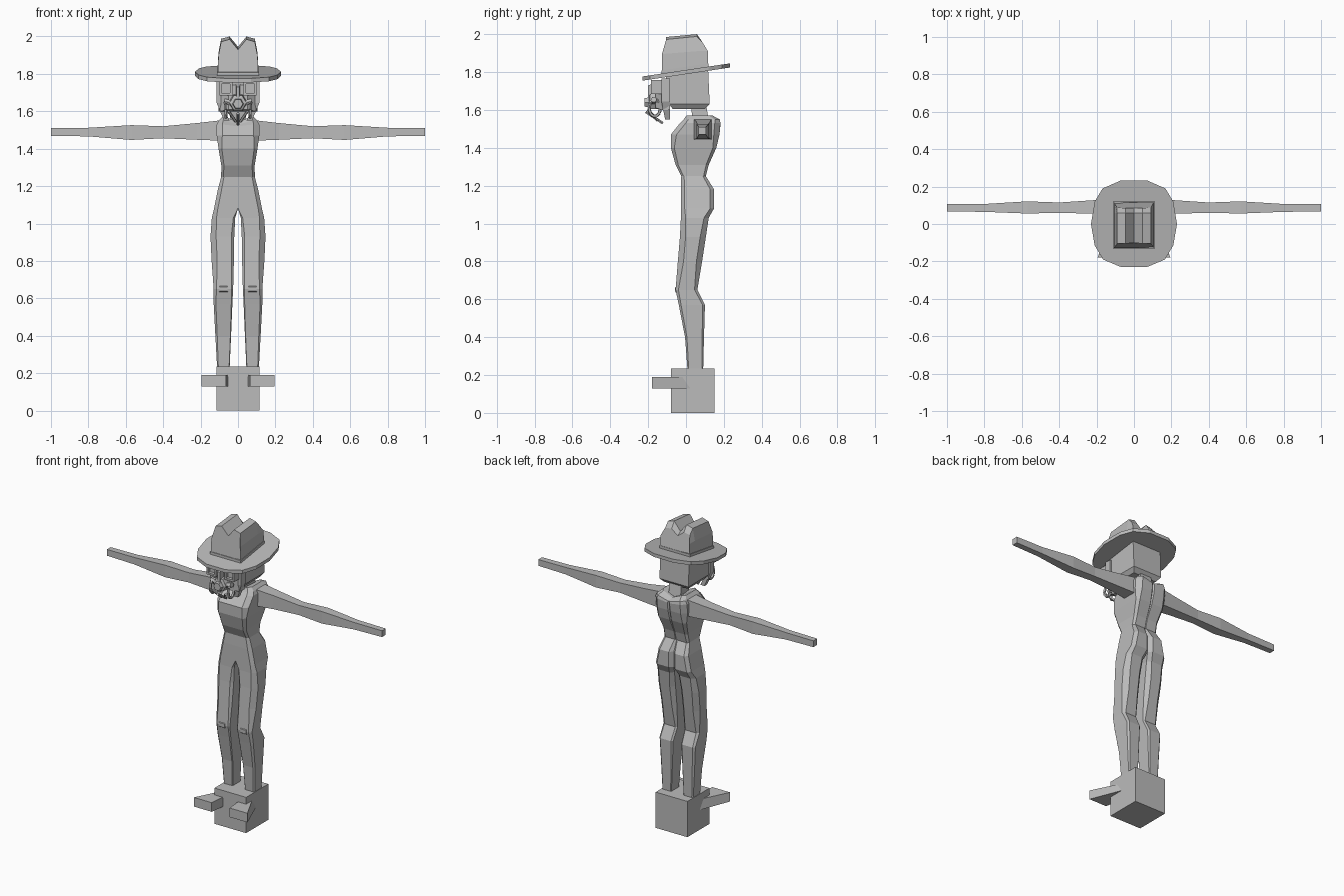
import bpy, bmesh, math
from mathutils import Vector

grey = bpy.data.materials.new("plain_grey")
grey.diffuse_color = (0.5, 0.5, 0.5, 1)


def loft(name, rings, mirror=False):
    """Bridge closed rings of points and cap both ends."""
    bm = bmesh.new()
    vs = [[bm.verts.new(p) for p in r] for r in rings]
    n = len(vs[0])
    for a, b in zip(vs, vs[1:]):
        for i in range(n):
            j = (i + 1) % n
            bm.faces.new((a[i], a[j], b[j], b[i]))
    bm.faces.new(vs[0][::-1])
    bm.faces.new(vs[-1])
    bmesh.ops.remove_doubles(bm, verts=bm.verts, dist=0.0005)
    bmesh.ops.recalc_face_normals(bm, faces=bm.faces)
    me = bpy.data.meshes.new(name)
    bm.to_mesh(me)
    bm.free()
    me.materials.append(grey)
    ob = bpy.data.objects.new(name, me)
    bpy.context.collection.objects.link(ob)
    if mirror:
        ob.modifiers.new("Mirror", 'MIRROR').use_mirror_merge = False
    return ob


def rect_xy(x0, x1, y0, y1, z):
    return [(x0, y0, z), (x1, y0, z), (x1, y1, z), (x0, y1, z)]


def rect_xz(x0, x1, z0, z1, y):
    return [(x0, y, z0), (x1, y, z0), (x1, y, z1), (x0, y, z1)]


def half_section(z, xi, xo, yf, yb, c, cf, cb, dip=0):
    """Chamfered half of the body; c = outer, cf / cb = inner front / back chamfer."""
    zi = z - dip
    return [(xi + cf, yf, zi), (xo - c, yf, z), (xo, yf + c, z), (xo, yb - c, z),
            (xo - c, yb, z), (xi + cb, yb, zi), (xi, yb - cb, zi), (xi, yf + cf, zi)]


def rod(name, p, q, r, sides=6, mirror=False):
    p, q = Vector(p), Vector(q)
    rot = (q - p).to_track_quat('Z', 'Y')
    ring = [rot @ Vector((r * math.cos(2 * math.pi * i / sides),
                          r * math.sin(2 * math.pi * i / sides), 0)) for i in range(sides)]
    return loft(name, [[p + v for v in ring], [q + v for v in ring]], mirror)


# base block and splayed feet
loft("base_block", [rect_xy(-.115, .115, -.08, .15, z) for z in (0, .235)])
loft("foot", [[(.065, -.18, .13), (.195, -.18, .13), (.10, .06, .13), (.035, .06, .13)],
              [(.065, -.18, .19), (.195, -.18, .19), (.115, -.02, .19), (.05, -.02, .19)]], True)

# hips and legs
loft("hips_and_leg", [half_section(*s) for s in [
    (1.25, 0, .090, -.025, .105, .015, 0, .010),
    (1.18, 0, .108, -.027, .148, .02, 0, .022),
    (1.08, 0, .128, -.027, .148, .02, .001, .022),
    (1.03, .015, .140, -.027, .120, .025, .01, .022),
    (.93, .020, .147, -.032, .105, .03, .016, .025),
    (.80, .022, .141, -.043, .085, .03, .014, .022),
    (.65, .026, .130, -.055, .060, .015, .008, .01),
    (.57, .030, .130, -.038, .100, .012, .006, .01),
    (.40, .037, .121, -.005, .095, .01, .004, .006),
    (.20, .046, .110, .010, .090, .006, .003, .003)]], True)
loft("kneecap", [rect_xz(.05, .105, .625, .675, -.04),
                 rect_xz(.057, .098, .638, .662, -.058)], True)

# torso
loft("torso_half", [half_section(*s) for s in [
    (1.25, 0, .090, -.025, .105, .012, 0, .003),
    (1.31, 0, .089, -.055, .120, .014, 0, .003),
    (1.40, 0, .104, -.080, .160, .018, 0, .006),
    (1.47, 0, .114, -.080, .177, .03, 0, .008),
    (1.53, 0, .114, -.032, .182, .03, 0, .008, .01),
    (1.55, 0, .104, -.012, .178, .025, 0, .004, .02),
    (1.57, 0, .085, .002, .140, .02, 0, .004, .03)]], True)

# arms
loft("arm", [[(x, y0, z0), (x, y1, z0), (x, y1, z1), (x, y0, z1)] for x, y0, y1, z0, z1 in [
    (.09, .040, .135, 1.443, 1.552), (.22, .055, .127, 1.448, 1.537),
    (.40, .060, .115, 1.456, 1.520), (.57, .056, .121, 1.447, 1.526),
    (.80, .065, .107, 1.466, 1.512), (1.0, .067, .106, 1.469, 1.510)]], True)

# neck and head
loft("neck", [rect_xy(-.045, .045, .04, .125, 1.52), rect_xy(-.04, .04, .02, .10, 1.66)])
loft("head", [rect_xy(-.085, .085, -.07, .10, 1.605), rect_xy(-.105, .105, -.09, .125, 1.632),
              rect_xy(-.105, .105, -.11, .117, 1.81)])

# hat brim: tilted low-poly disc
half = [(.072, .232), (.168, .19), (.21, .12), (.23, 0), (.21, -.115), (.165, -.19), (.07, -.23)]
outline = half + [(-x, y) for x, y in reversed(half)]
loft("hat_brim", [[(x, y, z + .15 * y) for x, y in outline] for z in (1.789, 1.811)])


# hat crown: creased M-shaped profile lofted front to back
def crown_ring(ys, zs):
    xs = (.108, .105, .09, .045, 0)
    r = [(x, y, z) for x, y, z in zip(xs, ys, zs)]
    return r + [(-x, y, z) for x, y, z in r[3::-1]]


loft("hat_crown", [
    crown_ring((-.127, -.127, -.105, -.105, -.100), (1.785, 1.895, 1.972, 1.985, 1.93)),
    crown_ring((.058, .058, .058, .058, .058), (1.815, 1.91, 1.988, 2.0, 1.945)),
    crown_ring((.116, .116, .088, .085, .085), (1.82, 1.91, 1.955, 1.96, 1.925))])
loft("hat_band", [[(x, y, z + .15 * y) for x, y in
                   ((-.111, -.130), (.111, -.130), (.111, .119), (-.111, .119))]
                  for z in (1.805, 1.828)])

# mask shell, side straps and snout
loft("mask_shell", [rect_xz(-.105, .105, 1.60, 1.765, -.085),
                    rect_xz(-.095, .095, 1.60, 1.76, -.125),
                    rect_xz(-.05, .05, 1.61, 1.74, -.16)])
loft("mask_strap", [rect_xy(.092, .114, -.13, -.085, 1.765),
                    rect_xy(.092, .114, -.13, -.085, 1.645),
                    rect_xy(.045, .075, -.11, -.085, 1.55)], True)


def hexagon(y, r, z):
    return [(r * math.cos(math.pi * i / 3), y, z + r * math.sin(math.pi * i / 3))
            for i in range(6)]


loft("snout", [hexagon(-.12, .055, 1.65), hexagon(-.19, .045, 1.645),
               hexagon(-.195, .03, 1.64), hexagon(-.218, .026, 1.64)])
loft("nose_bridge", [rect_xz(-.014, .014, 1.64, 1.75, -.14),
                     rect_xz(-.008, .008, 1.65, 1.73, -.20)])

# goggle eyes with recessed lenses
loft("goggle", [rect_xz(.03, .10, 1.685, 1.757, -.11), rect_xz(.03, .10, 1.685, 1.757, -.185),
                rect_xz(.042, .088, 1.697, 1.745, -.185),
                rect_xz(.042, .088, 1.697, 1.745, -.165)], True)

# breathing tubes and chin spike
arc = [(.065, -.165 + .03 * math.cos(a), 1.61 + .045 * math.sin(a))
       for a in [2 * math.pi * i / 10 for i in range(11)]]
for i in range(10):
    rod("breathing_tube_%d" % i, arc[i], arc[i + 1], .009, 5, True)
rod("tube_link", (.02, -.17, 1.64), (.075, -.17, 1.655), .016, 6, True)
rod("chin_spike", (0, -.212, 1.59), (0, -.122, 1.53), .008)
rod("chin_brace", (.05, -.2, 1.60), (.012, -.15, 1.545), .008, 5, True)
